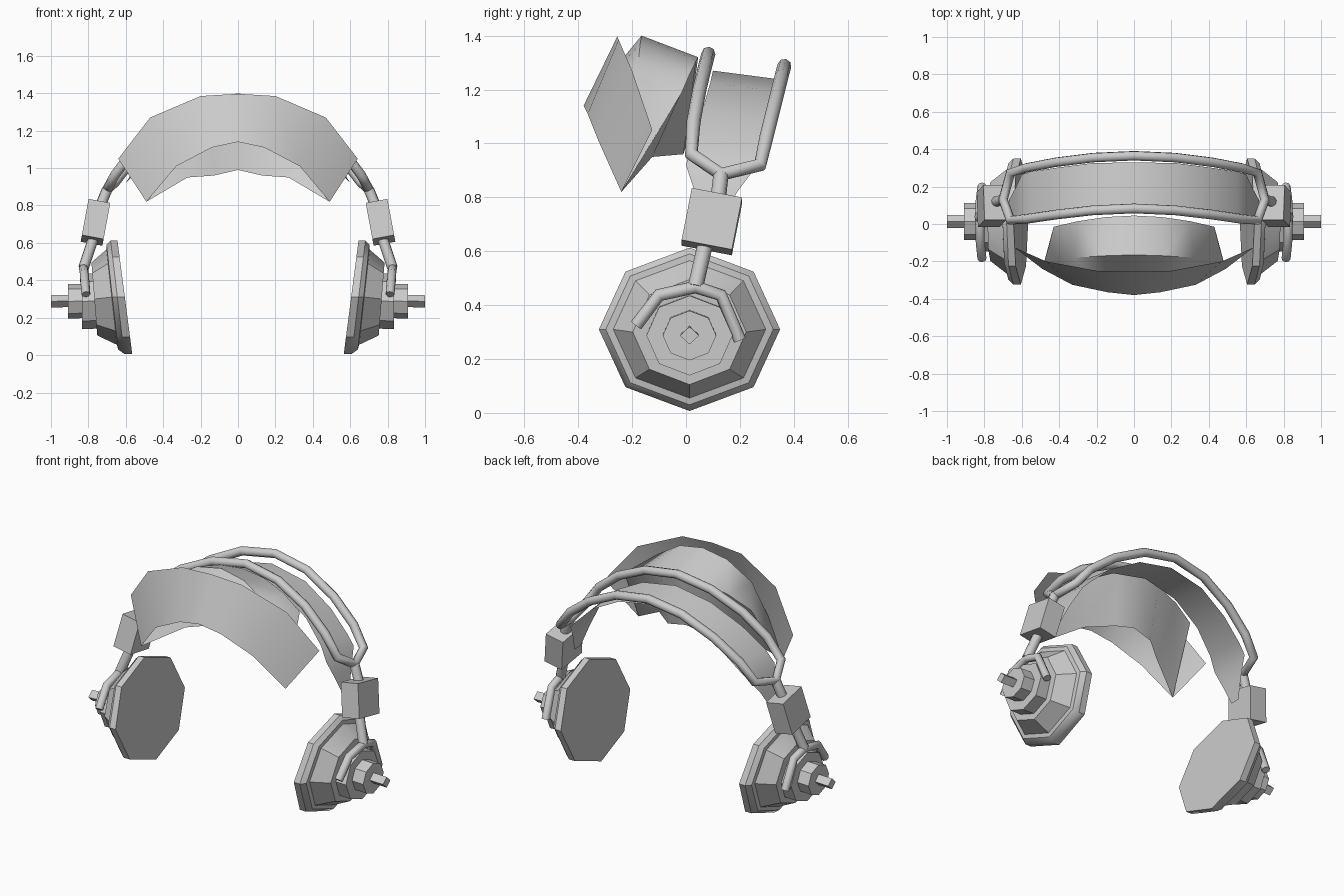
import bpy, bmesh, math
from mathutils import Vector

if "Cube" in bpy.data.objects:
    bpy.data.objects.remove(bpy.data.objects["Cube"])


def mesh_loft(name, rows, closed=False, mirror=True, angle=35):
    """Skin a list of equal-length point rows; closed rows become capped rings."""
    bm = bmesh.new()
    vs = [[bm.verts.new(p) for p in r] for r in rows]
    n = len(rows[0])
    for a, b in zip(vs, vs[1:]):
        for i in range(n if closed else n - 1):
            j = (i + 1) % n
            bm.faces.new((a[i], a[j], b[j], b[i]))
    if closed:
        bm.faces.new(vs[0])
        bm.faces.new(vs[-1])
    bmesh.ops.remove_doubles(bm, verts=bm.verts, dist=0.0005)
    bmesh.ops.recalc_face_normals(bm, faces=bm.faces)
    me = bpy.data.meshes.new(name)
    bm.to_mesh(me)
    bm.free()
    ob = bpy.data.objects.new(name, me)
    bpy.context.collection.objects.link(ob)
    finish(ob, mirror, angle)
    return ob


def finish(ob, mirror, angle):
    bpy.ops.object.select_all(action='DESELECT')
    ob.select_set(True)
    bpy.context.view_layer.objects.active = ob
    if angle:
        bpy.ops.object.shade_smooth_by_angle(angle=math.radians(angle))
    if mirror:
        m = ob.modifiers.new("Mirror", 'MIRROR')
        m.use_clip = True


def ring(x, z, r, n=8, tilt=0.0, sy=1.0):
    """Polygon around the x axis, vertex at the top, leaning by tilt."""
    pts = []
    for i in range(n):
        a = 2 * math.pi * i / n
        dz = r * math.cos(a)
        pts.append((x + tilt * dz, 0.013 + sy * r * math.sin(a), z + dz))
    return pts


def tube(name, paths, radius, cyclic=False):
    cu = bpy.data.curves.new(name, 'CURVE')
    cu.dimensions = '3D'
    cu.bevel_depth = radius
    cu.bevel_resolution = 2
    cu.use_fill_caps = True
    for path in paths:
        sp = cu.splines.new('POLY')
        sp.points.add(len(path) - 1)
        for p, co in zip(sp.points, path):
            p.co = (*co, 1)
        sp.use_cyclic_u = cyclic
        sp.use_smooth = True
    ob = bpy.data.objects.new(name, cu)
    bpy.context.collection.objects.link(ob)


def flip(path):
    return [(-x, y, z) for x, y, z in path]


# Ear cups: pad, tapered shell, drum, hub and square post
mesh_loft("ear_cup", [
    ring(0.605, 0.31, 0.303, tilt=0.13, sy=1.11),
    ring(0.645, 0.31, 0.303, tilt=0.12, sy=1.11),
    ring(0.672, 0.31, 0.28, tilt=0.11, sy=1.11),
    ring(0.675, 0.31, 0.255, tilt=0.11, sy=1.11),
    ring(0.768, 0.30, 0.195, tilt=0.08, sy=1.08)], closed=True)
for name, x0, x1, r, n in (("cup_drum", 0.74, 0.835, 0.148, 8),
                           ("cup_hub", 0.82, 0.91, 0.092, 8),
                           ("cup_post", 0.90, 1.0, 0.033, 4)):
    mesh_loft(name, [ring(x0, 0.29, r, n, sy=1.08),
                     ring(x1, 0.287, r, n, sy=1.08)], closed=True)

# Forks that hold the cups, and the stems up to the headband
fork = [(0.813, -0.185, 0.325), (0.822, -0.10, 0.437), (0.826, 0.035, 0.467),
        (0.822, 0.13, 0.437), (0.813, 0.20, 0.27)]
stem = [(0.826, 0.035, 0.467), (0.775, 0.07, 0.62), (0.735, 0.12, 0.80),
        (0.70, 0.13, 0.885)]
tube("fork", [fork, flip(fork)], 0.024)
tube("stem", [stem, flip(stem)], 0.029)

# Adjuster blocks
for side in (1, -1):
    bpy.ops.mesh.primitive_cube_add(
        size=1, location=(side * 0.762, 0.096, 0.71),
        rotation=(math.radians(-11), math.radians(-10.5 * side), 0))
    block = bpy.context.object
    block.name = "adjuster_block"
    block.scale = (0.118, 0.19, 0.20)

# Headband frame: one closed loop of two arched bars
front = [(0.66, 0.02, 0.96), (0.57, 0.028, 1.08), (0.42, 0.05, 1.20),
         (0.22, 0.073, 1.295), (0, 0.083, 1.333)]
rear = [(0.66, 0.275, 0.92), (0.575, 0.30, 1.03), (0.42, 0.33, 1.15),
        (0.22, 0.355, 1.25), (0, 0.365, 1.288)]
end = [(0.70, 0.13, 0.885)]
half_front = end + front
half_rear = rear[::-1]
loop = half_front + flip(front[:-1])[::-1] + flip(end) \
    + flip(rear[:-1]) + half_rear
tube("headband_frame", [loop], 0.026, cyclic=True)

# Inner strap: x, z, front y, rear y
strap = [(0, 1.27, 0.10, 0.33), (0.23, 1.225, 0.09, 0.325),
         (0.42, 1.12, 0.06, 0.30), (0.55, 1.0, 0.02, 0.28),
         (0.60, 0.92, 0.0, 0.265), (0.635, 0.82, 0.033, 0.19),
         (0.667, 0.71, 0.07, 0.13)]
mesh_loft("inner_strap",
          [[(x, f, z), (x, b, z - 0.03 * (z > 0.95))] for x, z, f, b in strap],
          angle=60)

# Front brim folding back at its lower edge into a rounded pad
tip = (0.49, -0.24, 0.82)
brim_top = [(0, -0.255, 1.397), (0.20, -0.25, 1.385),
            (0.47, -0.20, 1.27), (0.64, -0.125, 1.05)]
brim_low = [(0, -0.38, 1.14), (0.14, -0.365, 1.11), (0.33, -0.325, 1.01), tip]
crest = [(0, -0.165, 1.40), (0.16, -0.17, 1.37),
         (0.32, -0.18, 1.27), (0.455, -0.11, 1.03)]
back_top = [(0, 0.045, 1.32), (0.15, 0.037, 1.305),
            (0.30, 0.015, 1.26), (0.43, -0.015, 1.19)]
back_low = [(0, 0.0, 0.99), (0.13, -0.01, 0.96), (0.27, -0.125, 0.95), tip]
mesh_loft("front_brim", [brim_top, brim_low], angle=60)
mesh_loft("brim_pad", [brim_low, crest, back_top, back_low], angle=60)
